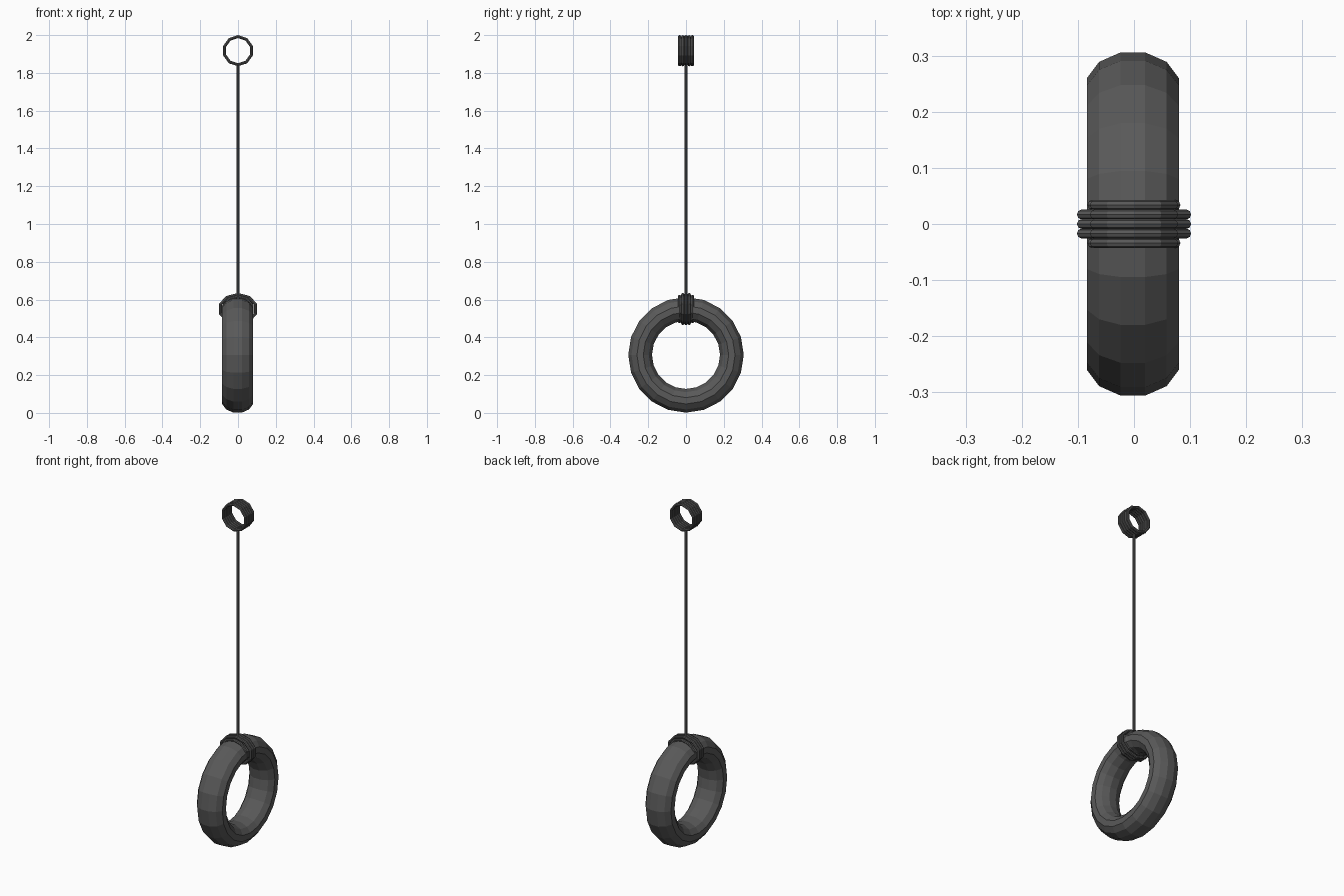
import bpy
import bmesh
from math import cos, sin, tau, pi
from mathutils import Vector

cube = bpy.data.objects.get("Cube")
if cube:
    bpy.data.objects.remove(cube)


def material(name, grey):
    mat = bpy.data.materials.new(name)
    mat.use_nodes = True
    colour = (grey, grey, grey, 1)
    mat.diffuse_color = colour
    mat.node_tree.nodes["Principled BSDF"].inputs["Base Color"].default_value = colour
    return mat


dark_grey = material("dark grey", 0.1)


def finish(name, bm):
    bmesh.ops.recalc_face_normals(bm, faces=bm.faces)
    mesh = bpy.data.meshes.new(name)
    bm.to_mesh(mesh)
    bm.free()
    mesh.materials.append(dark_grey)
    obj = bpy.data.objects.new(name, mesh)
    bpy.context.collection.objects.link(obj)
    return obj


def add_ring(bm, centre, side, up, axis, tube, sides, start, phase=0):
    """Faceted ring: side and up span its plane, axis is the hole direction.
    tube = (radial, axial) half sizes of the section."""
    steps, section = sides
    loops = []
    for i in range(steps):
        a = start + tau * i / steps
        spoke = side * cos(a) + up * sin(a)
        out = spoke.normalized()
        loop = []
        for j in range(section):
            b = phase + tau * j / section
            loop.append(bm.verts.new(centre + spoke + out * tube[0] * cos(b)
                                     + axis * tube[1] * sin(b)))
        loops.append(loop)
    for i in range(steps):
        here, after = loops[i], loops[(i + 1) % steps]
        for j in range(section):
            k = (j + 1) % section
            bm.faces.new((here[j], after[j], after[k], here[k]))


X, Y, Z = Vector((1, 0, 0)), Vector((0, 1, 0)), Vector((0, 0, 1))

# Tyre
bm = bmesh.new()
add_ring(bm, Vector((-0.002, 0, 0.307)), Y * 0.243, Z * 0.243, X,
         (0.065, 0.085), (20, 12), 0, pi / 12)
finish("tyre", bm)


# Rope coils: five strands side by side, each a ten-sided loop
def coil(name, height, width, rise, end_width, end_rise, strand):
    bm = bmesh.new()
    for n in range(-2, 3):
        end = abs(n) == 2
        add_ring(bm, Vector((0, n * 0.017, height)),
                 X * (end_width if end else width),
                 Z * (end_rise if end else rise), Y,
                 (strand, 0.0088), (10, 8), pi / 2)
    finish(name, bm)


coil("tyre_rope_wrap", 0.55, 0.098, 0.0765, 0.078, 0.066, 0.0088)
coil("top_rope_loop", 1.9175, 0.0745, 0.0745, 0.0745, 0.0745, 0.008)

# Hanging rope
bm = bmesh.new()
bmesh.ops.create_cone(bm, cap_ends=True, segments=8, radius1=0.008,
                      radius2=0.008, depth=1.22)
bmesh.ops.translate(bm, verts=bm.verts, vec=(0, 0, 1.235))
finish("hanging_rope", bm)
